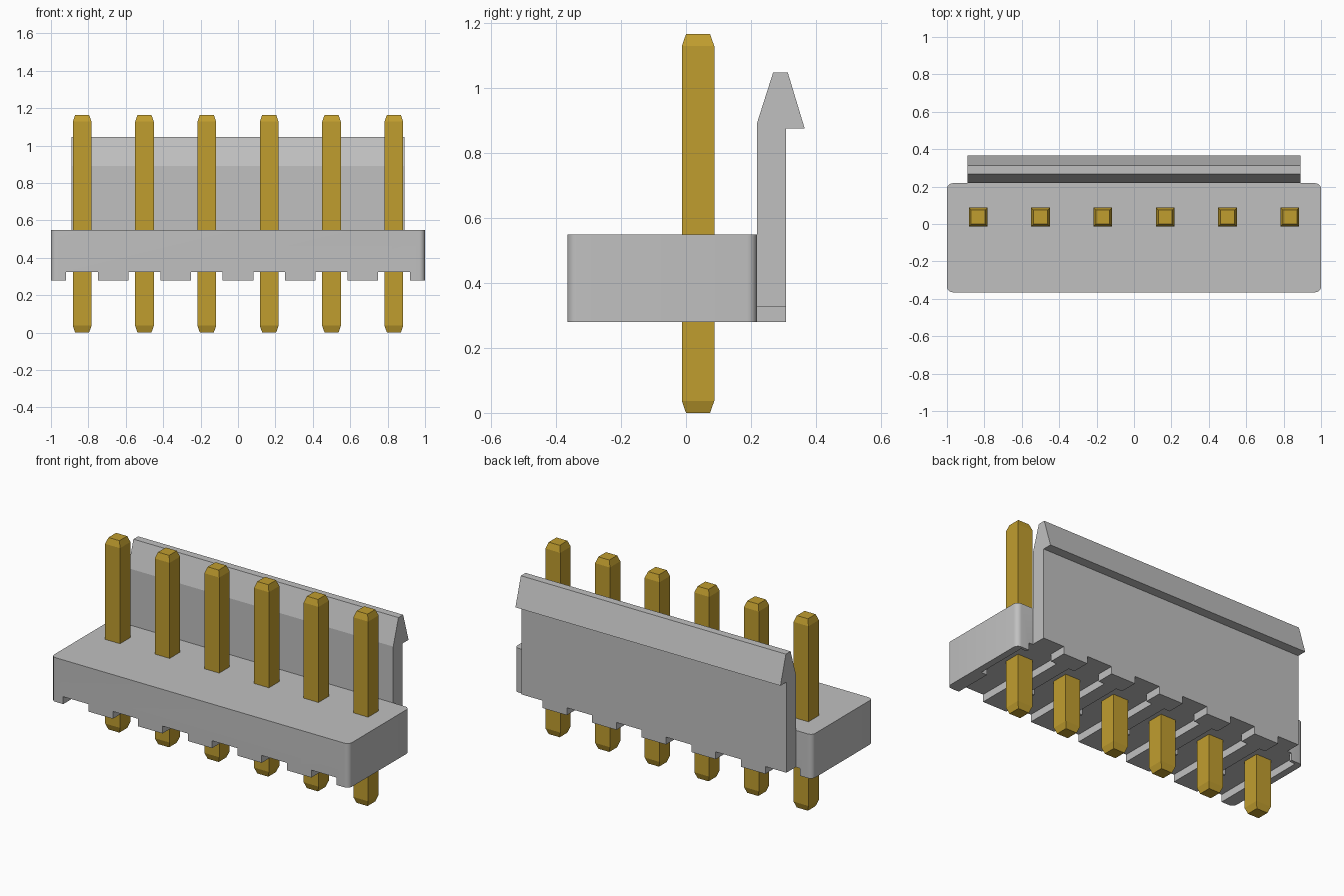
import bpy, bmesh, math
from mathutils import Vector

if "Cube" in bpy.data.objects:
    bpy.data.objects.remove(bpy.data.objects["Cube"], do_unlink=True)


def material(name, rgb):
    m = bpy.data.materials.new(name)
    m.use_nodes = True
    m.diffuse_color = (*rgb, 1)
    m.node_tree.nodes["Principled BSDF"].inputs["Base Color"].default_value = (*rgb, 1)
    return m


GREY = material("light grey plastic", (0.53, 0.53, 0.53))
GOLD = material("gold metal", (0.53, 0.34, 0.028))

PITCH = 1 / 3
PIN_Y = 0.037
PIN_XS = [(i - 2.5) * PITCH for i in range(6)]
BOTTOM, GROOVE_TOP, TOP = 0.28, 0.325, 0.548


def finish(name, bm, mat):
    bmesh.ops.recalc_face_normals(bm, faces=bm.faces[:])
    mesh = bpy.data.meshes.new(name)
    bm.to_mesh(mesh)
    bm.free()
    mesh.materials.append(mat)
    obj = bpy.data.objects.new(name, mesh)
    bpy.context.collection.objects.link(obj)
    return obj


def prism(bm, points, offset):
    """Extrude a closed 3D outline along offset."""
    face = bm.faces.new([bm.verts.new(p) for p in points])
    new = bmesh.ops.extrude_face_region(bm, geom=[face])["geom"]
    verts = [v for v in new if isinstance(v, bmesh.types.BMVert)]
    bmesh.ops.translate(bm, verts=verts, vec=Vector(offset))


def activate(obj):
    bpy.ops.object.select_all(action="DESELECT")
    obj.select_set(True)
    bpy.context.view_layer.objects.active = obj


# Housing block with rounded upright corners
bm = bmesh.new()
r, x1, y0, y1 = 0.03, 1.0, -0.365, 0.218
outline = []
for k, (cx, cy) in enumerate([(x1 - r, y1 - r), (r - x1, y1 - r),
                              (r - x1, y0 + r), (x1 - r, y0 + r)]):
    for s in range(7):
        a = math.radians(90 * k + 15 * s)
        outline.append((cx + r * math.cos(a), cy + r * math.sin(a), BOTTOM))
prism(bm, outline, (0, 0, TOP - BOTTOM))
housing = finish("housing", bm, GREY)

# Latch wall with barbed top edge
bm = bmesh.new()
profile = [(0.218, BOTTOM), (0.308, BOTTOM), (0.308, 0.875), (0.365, 0.875),
           (0.313, 1.047), (0.268, 1.047), (0.218, 0.89)]
prism(bm, [(-0.89, y, z) for y, z in profile], (1.78, 0, 0))
latch = finish("latch_wall", bm, GREY)

# Cross-shaped underside grooves, one at each pin
bm = bmesh.new()
n, w = 0.085, 0.125
for px in PIN_XS:
    half = [(n, -0.5), (n, -0.13), (w, -0.13), (w, 0.2), (n, 0.2), (n, 0.5)]
    ring = half + [(-x, y) for x, y in reversed(half)]
    prism(bm, [(px + x, y, 0.2) for x, y in ring], (0, 0, GROOVE_TOP - 0.2))
cutter = finish("groove_cutter", bm, GREY)
cutter.hide_render = True

for obj in (housing, latch):
    mod = obj.modifiers.new("grooves", "BOOLEAN")
    mod.operation = "DIFFERENCE"
    mod.solver = "EXACT"
    mod.object = cutter
    activate(obj)
    bpy.ops.object.modifier_apply(modifier=mod.name)
bpy.data.objects.remove(cutter, do_unlink=True)
activate(housing)
bpy.ops.object.shade_smooth_by_angle(angle=math.radians(30))

# Square pins with tapered tips
for i, px in enumerate(PIN_XS):
    bm = bmesh.new()
    rings = []
    for z, h in [(0, 0.037), (0.037, 0.05), (1.128, 0.05), (1.165, 0.037)]:
        rings.append([bm.verts.new((px + sx * h, PIN_Y + sy * h, z))
                      for sx, sy in [(-1, -1), (1, -1), (1, 1), (-1, 1)]])
    for low, high in zip(rings, rings[1:]):
        for k in range(4):
            j = (k + 1) % 4
            bm.faces.new((low[k], low[j], high[j], high[k]))
    bm.faces.new(rings[0][::-1])
    bm.faces.new(rings[-1])
    finish(f"pin_{i + 1}", bm, GOLD)
